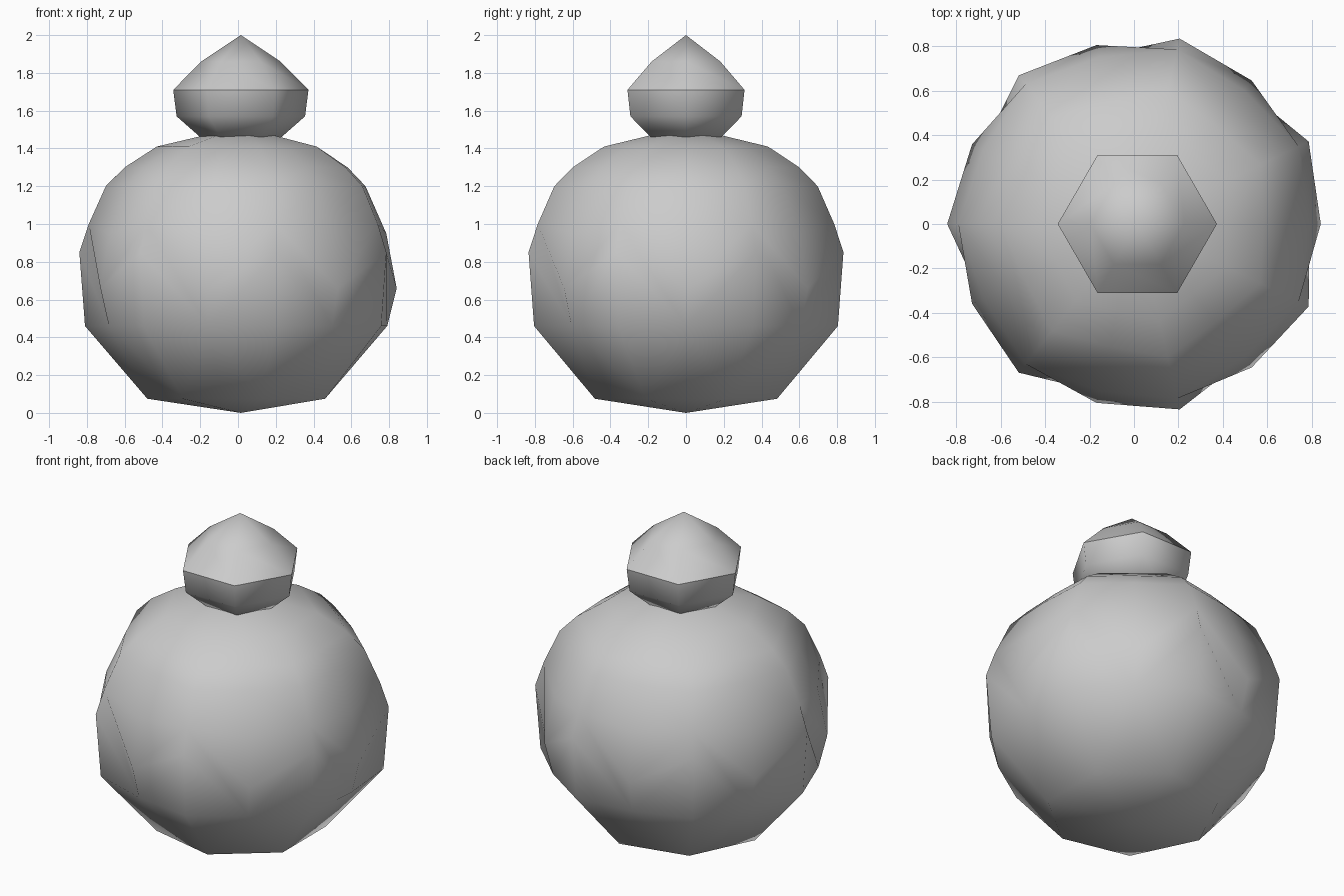
import bpy, bmesh
from math import pi, cos, sin

cube = bpy.data.objects.get("Cube")
if cube:
    bpy.data.objects.remove(cube, do_unlink=True)

CENTRE_X = 0.015

# one plain grey for everything
grey = bpy.data.materials.new("light_grey")
grey.use_nodes = True
COLOUR = (0.6, 0.6, 0.6, 1)
grey.diffuse_color = COLOUR
grey.node_tree.nodes["Principled BSDF"].inputs["Base Color"].default_value = COLOUR


def column(bm, profile, angle):
    """One vertical line of vertices from (radius, height) pairs."""
    return [bm.verts.new((CENTRE_X + r * cos(angle), r * sin(angle), z)) for r, z in profile]


def finish(bm, name):
    bmesh.ops.recalc_face_normals(bm, faces=bm.faces[:])
    for f in bm.faces:
        f.smooth = True
    mesh = bpy.data.meshes.new(name)
    bm.to_mesh(mesh)
    bm.free()
    mesh.materials.append(grey)
    obj = bpy.data.objects.new(name, mesh)
    bpy.context.collection.objects.link(obj)
    return obj


# round body: seven ridge columns alternating with seven valley columns
ridge = [(.495, .075), (.825, .46), (.855, .85), (.805, 1.0), (.715, 1.2), (.615, 1.3), (.445, 1.41)]
valley = [(.446, .075), (.775, .46), (.825, .66), (.77, .95), (.66, 1.2), (.565, 1.3), (.401, 1.41)]
SIDES = 7
bm = bmesh.new()
bottom = bm.verts.new((CENTRE_X, 0, 0))
top = bm.verts.new((CENTRE_X, 0, 1.515))
step = pi / SIDES
ridges = [column(bm, ridge, pi + 2 * i * step) for i in range(SIDES)]
valleys = [column(bm, valley, pi + (2 * i + 1) * step) for i in range(SIDES)]
for i in range(SIDES):
    a = ridges[i]
    for b, after in ((valleys[i], True), (valleys[i - 1], False)):
        bm.faces.new((bottom, a[0], b[0]))
        bm.faces.new((top, a[-1], b[-1]))
        for k in range(len(a) - 1):
            if k not in (1, 2):
                bm.faces.new((a[k], b[k], b[k + 1], a[k + 1]))
        # pointed scallops around the middle
        bm.faces.new((a[1], b[1], a[2]))
        if after:
            bm.faces.new((a[2], b[1], a[3]))
            bm.faces.new((a[3], b[1], b[2]))
        else:
            bm.faces.new((a[2], b[1], b[2]))
            bm.faces.new((a[2], b[2], a[3]))
        bm.faces.new((a[3], b[2], b[3]))
finish(bm, "round_body")

# six-sided knob on top, with a hard edge around its widest ring
knob = [(.215, 1.46), (.34, 1.57), (.358, 1.71), (.21, 1.86)]
bm = bmesh.new()
base = bm.verts.new((CENTRE_X, 0, 1.45))
tip = bm.verts.new((CENTRE_X, 0, 2))
cols = [column(bm, knob, i * pi / 3) for i in range(6)]
for i, a in enumerate(cols):
    b = cols[i - 1]
    bm.faces.new((base, a[0], b[0]))
    bm.faces.new((tip, a[-1], b[-1]))
    for k in range(len(a) - 1):
        bm.faces.new((a[k], b[k], b[k + 1], a[k + 1]))
    bm.edges.get((a[2], b[2])).smooth = False
finish(bm, "top_knob")
